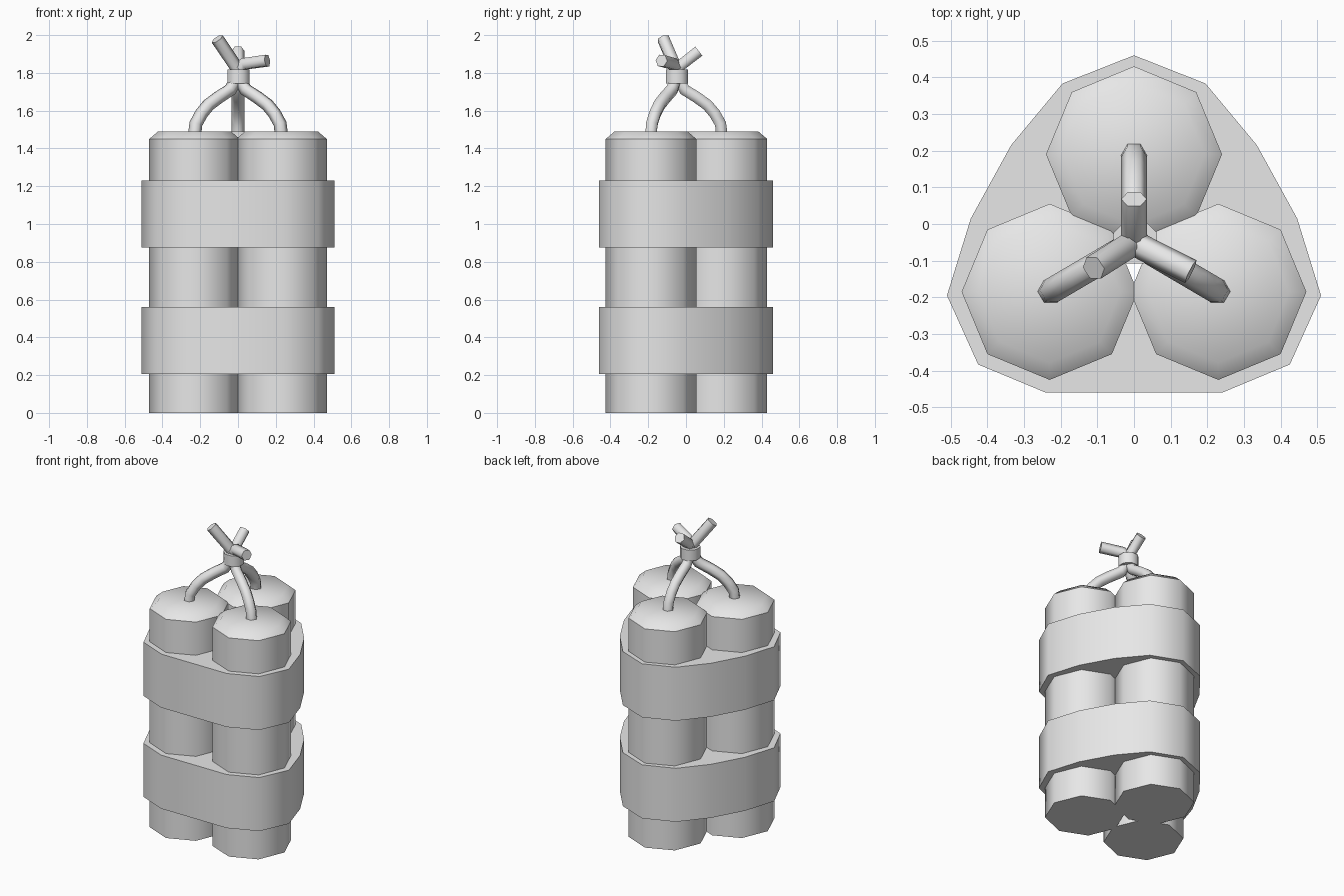
import bpy, bmesh, math
from mathutils import Vector

cube = bpy.data.objects.get("Cube")
if cube:
    bpy.data.objects.remove(cube, do_unlink=True)

grey = bpy.data.materials.new("plain_grey")
grey.use_nodes = True
grey.diffuse_color = (0.8, 0.8, 0.8, 1)
grey.node_tree.nodes["Principled BSDF"].inputs["Base Color"].default_value = (0.8, 0.8, 0.8, 1)


def smooth(obj, angle):
    bpy.ops.object.select_all(action='DESELECT')
    obj.select_set(True)
    bpy.context.view_layer.objects.active = obj
    bpy.ops.object.shade_smooth_by_angle(angle=math.radians(angle))


def loft(name, rings, closed=False, angle=46):
    """Skin a stack of rings; cap the ends, or join last ring to first."""
    bm = bmesh.new()
    loops = [[bm.verts.new(p) for p in ring] for ring in rings]
    pairs = list(zip(loops, loops[1:]))
    if closed:
        pairs.append((loops[-1], loops[0]))
    else:
        bm.faces.new(loops[0])
        bm.faces.new(loops[-1])
    for low, high in pairs:
        for i in range(len(low)):
            j = (i + 1) % len(low)
            bm.faces.new((low[i], low[j], high[j], high[i]))
    bmesh.ops.recalc_face_normals(bm, faces=bm.faces)
    mesh = bpy.data.meshes.new(name)
    bm.to_mesh(mesh)
    bm.free()
    mesh.materials.append(grey)
    obj = bpy.data.objects.new(name, mesh)
    bpy.context.collection.objects.link(obj)
    smooth(obj, angle)
    return obj


def octagon(x, y, z, radius, turn=0.0):
    return [(x + radius * math.cos(turn + i * math.pi / 4),
             y + radius * math.sin(turn + i * math.pi / 4), z) for i in range(8)]


def tube(name, points, radius=0.035):
    """Six-sided cord along a path."""
    curve = bpy.data.curves.new(name, 'CURVE')
    curve.dimensions = '3D'
    curve.bevel_depth = radius
    curve.bevel_resolution = 1
    curve.use_fill_caps = True
    spline = curve.splines.new('POLY')
    spline.points.add(len(points) - 1)
    for p, co in zip(spline.points, points):
        p.co = (*co, 1)
    curve.materials.append(grey)
    obj = bpy.data.objects.new(name, curve)
    bpy.context.collection.objects.link(obj)
    bpy.ops.object.select_all(action='DESELECT')
    obj.select_set(True)
    bpy.context.view_layer.objects.active = obj
    bpy.ops.object.convert(target='MESH')
    smooth(bpy.context.object, 62)


# Sticks with chamfered tops, each with a cord arching to the knot
sticks = {"back": (0, 0.19), "left": (0.23, -0.185), "right": (-0.23, -0.185)}
knot = Vector((0, -0.05))
arch = [(0, 1.47), (0.03, 1.53), (0.16, 1.585), (0.32, 1.63),
        (0.55, 1.67), (0.82, 1.71), (0.94, 1.755), (0.96, 1.81)]
for side, (x, y) in sticks.items():
    loft(side + "_stick", [octagon(x, y, 0, 0.24), octagon(x, y, 1.45, 0.24),
                           octagon(x, y, 1.49, 0.193)])
    base = Vector((x, y))
    tube(side + "_cord", [(*base.lerp(knot, t), z) for t, z in arch])

# Two wrapping bands, hollow in the middle
half = [(0.24, -0.46), (0.425, -0.383), (0.51, -0.195), (0.445, 0.015),
        (0.335, 0.215), (0.195, 0.383)]
outline = half + [(0, 0.46)] + [(-x, y) for x, y in reversed(half)]
for name, low, high in (("lower_band", 0.205, 0.56), ("upper_band", 0.875, 1.23)):
    loft(name, [[(x * s, y * s, z) for x, y in outline]
                for s, z in ((1, low), (1, high), (0.42, high), (0.42, low))], closed=True)

# Knot ring and the loose cord ends above it
loft("knot_ring", [octagon(0.003, -0.048, z, 0.064, math.pi / 8) for z in (1.745, 1.817)])
tube("right_cord_end", [(0, -0.05, 1.79), (-0.012, -0.058, 1.835), (-0.11, -0.12, 1.98)])
tube("left_cord_end", [(0, -0.05, 1.79), (0.008, -0.055, 1.825),
                       (0.035, -0.07, 1.848), (0.155, -0.13, 1.865)])
tube("back_cord_end", [(0, -0.05, 1.79), (0, -0.035, 1.835), (0, 0.068, 1.915)])
